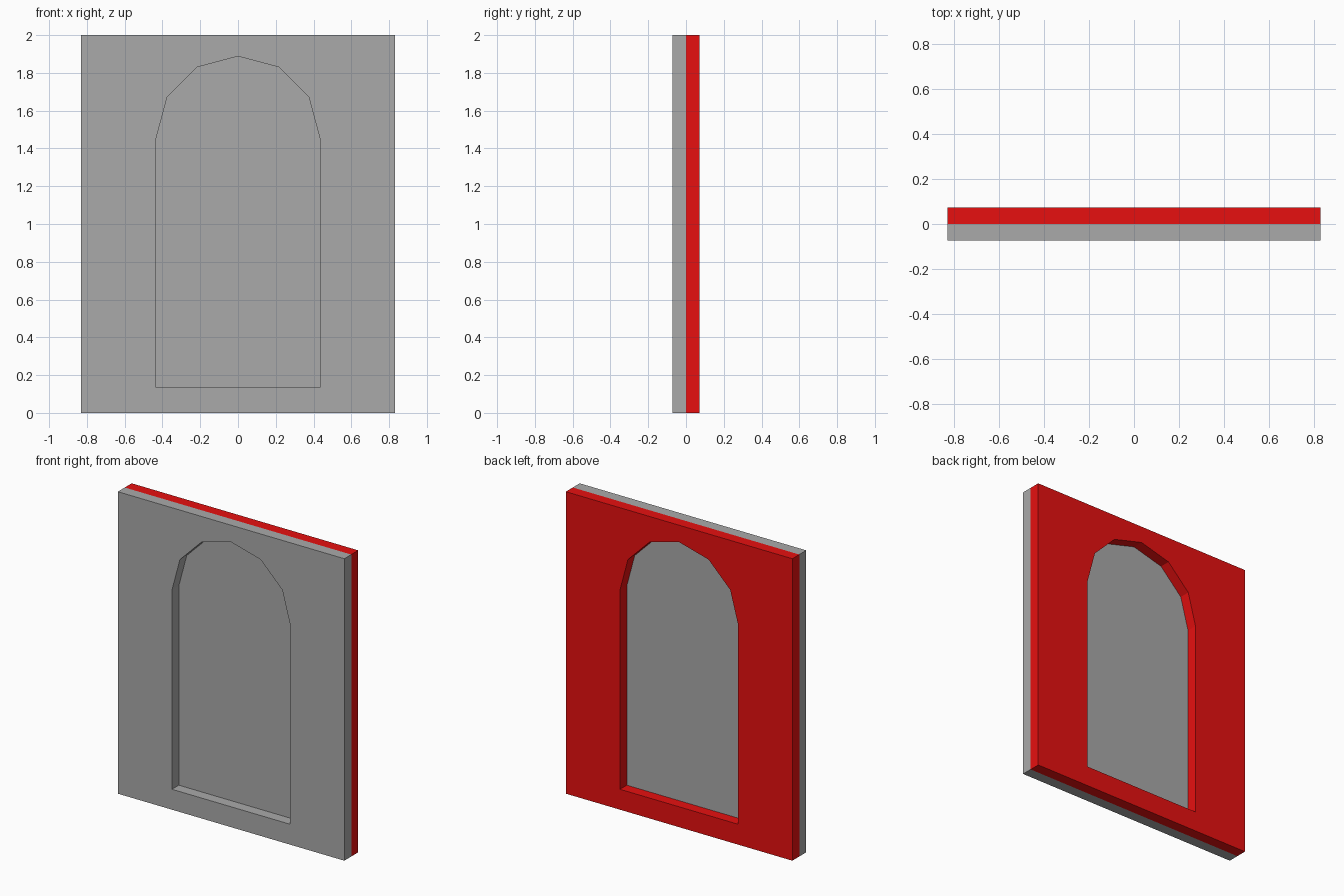
import bpy, bmesh, math

cube = bpy.data.objects.get("Cube")
if cube:
    bpy.data.objects.remove(cube, do_unlink=True)

HALF_W, HEIGHT, DEPTH = 0.83, 2.0, 0.0725
RADIUS, SPRING, SILL = 0.433, 1.455, 0.135


def material(name, color):
    m = bpy.data.materials.new(name)
    m.use_nodes = True
    m.diffuse_color = color
    m.node_tree.nodes["Principled BSDF"].inputs["Base Color"].default_value = color
    return m


def add_object(name, bm, mat):
    bmesh.ops.recalc_face_normals(bm, faces=bm.faces)
    mesh = bpy.data.meshes.new(name)
    bm.to_mesh(mesh)
    bm.free()
    mesh.materials.append(mat)
    obj = bpy.data.objects.new(name, mesh)
    bpy.context.collection.objects.link(obj)
    return obj


# Right half of the arch, from crown to springing
arch = [(RADIUS * math.sin(math.radians(a)), SPRING + RADIUS * math.cos(math.radians(a)))
        for a in range(0, 91, 30)]


def wall_layer(name, y, mat):
    """Slab with an arched opening, reaching from the middle plane to y."""
    outline = [(0, 0), (HALF_W, 0), (HALF_W, HEIGHT), (0, HEIGHT)]
    outline += arch + [(RADIUS, SILL), (0, SILL)]
    bm = bmesh.new()
    for side in (1, -1):
        bm.faces.new([bm.verts.new((side * x, 0, z)) for x, z in outline])
    bmesh.ops.remove_doubles(bm, verts=bm.verts, dist=1e-5)
    bmesh.ops.recalc_face_normals(bm, faces=bm.faces)
    ext = bmesh.ops.extrude_face_region(bm, geom=list(bm.faces), use_keep_orig=True)
    moved = [v for v in ext["geom"] if isinstance(v, bmesh.types.BMVert)]
    bmesh.ops.translate(bm, verts=moved, vec=(0, y, 0))
    # Merge the two halves of each flat side
    bmesh.ops.dissolve_limit(bm, angle_limit=0.01, verts=bm.verts, edges=bm.edges)
    return add_object(name, bm, mat)


grey = material("stone grey", (0.4, 0.4, 0.4, 1))
red = material("bright red", (0.8, 0.005, 0.005, 1))

# Two wall layers back to back
wall_layer("front_wall", -DEPTH, grey)
wall_layer("back_wall", DEPTH, red)

# Thin panel closing the arched opening in the middle plane
bm = bmesh.new()
loop = arch + [(RADIUS, SILL), (-RADIUS, SILL)] + [(-x, z) for x, z in reversed(arch[1:])]
panel = bm.faces.new([bm.verts.new((x, -0.001, z)) for x, z in loop])
ext = bmesh.ops.extrude_face_region(bm, geom=[panel], use_keep_orig=True)
bmesh.ops.translate(bm, vec=(0, 0.002, 0),
                    verts=[v for v in ext["geom"] if isinstance(v, bmesh.types.BMVert)])
add_object("arched_panel", bm, grey)
